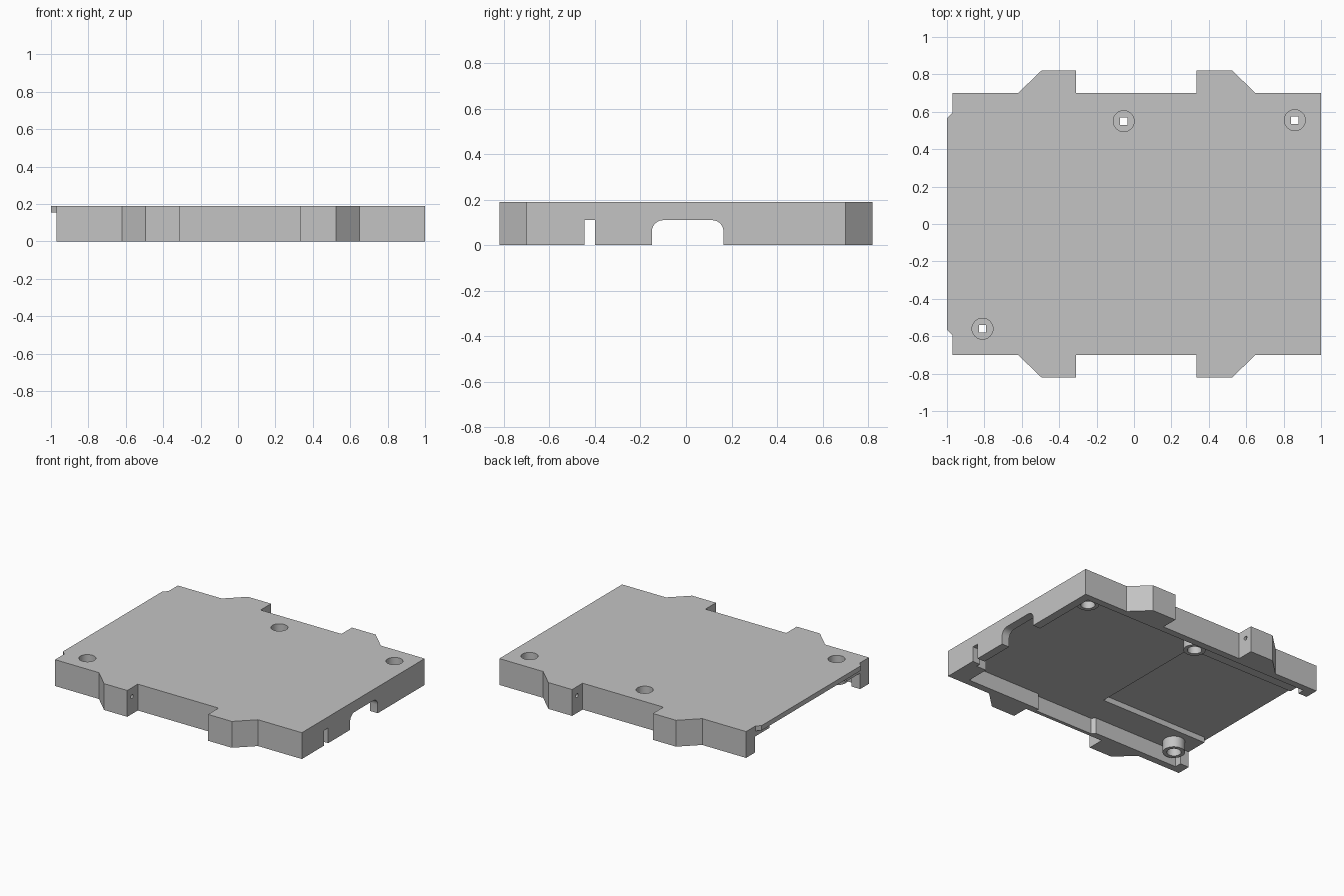
import bpy, bmesh, math
from mathutils import Matrix, Vector

cube = bpy.data.objects.get("Cube")
if cube:
    bpy.data.objects.remove(cube, do_unlink=True)

grey = bpy.data.materials.new("light_grey")
grey.use_nodes = True
grey.diffuse_color = (0.55, 0.55, 0.55, 1)
grey.node_tree.nodes["Principled BSDF"].inputs["Base Color"].default_value = (0.55, 0.55, 0.55, 1)


def prism(name, outline, low, high, axis="Z"):
    """Extrude a 2D outline along Z, or along X with the outline in (y, z)."""
    bm = bmesh.new()
    if axis == "Z":
        points = [(a, b, low) for a, b in outline]
        move = Vector((0, 0, high - low))
    else:
        points = [(low, a, b) for a, b in outline]
        move = Vector((high - low, 0, 0))
    face = bm.faces.new([bm.verts.new(p) for p in points])
    new = bmesh.ops.extrude_face_region(bm, geom=[face])["geom"]
    bmesh.ops.translate(bm, vec=move, verts=[v for v in new if isinstance(v, bmesh.types.BMVert)])
    bmesh.ops.recalc_face_normals(bm, faces=bm.faces)
    mesh = bpy.data.meshes.new(name)
    bm.to_mesh(mesh)
    bm.free()
    mesh.materials.append(grey)
    ob = bpy.data.objects.new(name, mesh)
    bpy.context.collection.objects.link(ob)
    return ob


def rect(a0, a1, b0, b1):
    return [(a0, b0), (a1, b0), (a1, b1), (a0, b1)]


def circle(a, b, r, n=32):
    return [(a + r * math.cos(2 * math.pi * i / n), b + r * math.sin(2 * math.pi * i / n))
            for i in range(n)]


def combine(target, tool, operation="DIFFERENCE"):
    """Apply a boolean and discard the tool."""
    tool.hide_render = True
    mod = target.modifiers.new("bool", "BOOLEAN")
    mod.object, mod.operation, mod.solver = tool, operation, "EXACT"
    bpy.context.view_layer.objects.active = target
    bpy.ops.object.modifier_apply(modifier=mod.name)
    bpy.data.objects.remove(tool, do_unlink=True)


FLOOR, LIP, TOP = 0.115, 0.155, 0.19

# Cover outline: back half, mirrored to the front
half = [(-1, 0.565), (-0.97, 0.595), (-0.97, 0.7), (-0.62, 0.7), (-0.495, 0.82), (-0.31, 0.82),
        (-0.31, 0.7), (0.335, 0.7), (0.335, 0.82), (0.525, 0.82), (0.65, 0.7), (1, 0.7)]
body = prism("cover", half + [(x, -y) for x, y in reversed(half)], 0, TOP)

# Hollow underside, open at one end, with thicker wall ends and a corner block
cavity = [(0.94, 0.65), (-0.9, 0.65), (-0.9, 0.6), (-1.1, 0.6), (-1.1, -0.6), (-0.9, -0.6),
          (-0.9, -0.65), (-0.22, -0.65), (-0.22, -0.63), (-0.25, -0.63), (-0.25, -0.65),
          (-0.2, -0.675), (0.27, -0.675), (0.27, -0.65), (0.86, -0.65), (0.86, -0.48), (0.94, -0.48)]
cavity = [p for p in cavity if p[0] != -0.25 and p != (-0.22, -0.63)]
combine(body, prism("cavity_cutter", cavity, -0.1, FLOOR))

# Deeper pocket and thin end lip
combine(body, prism("pocket_cutter", rect(-1.1, -0.11, -0.44, 0.435), -0.1, LIP))
combine(body, prism("lip_cutter", rect(-1.1, -0.97, -0.75, 0.75), -0.1, LIP))

# Rounded opening and slot in the closed end wall
r = 0.05
arch = [(-0.15, -0.1), (0.165, -0.1)]
for cy, start in ((0.165 - r, 0), (-0.15 + r, 90)):
    arch += [(cy + r * math.cos(math.radians(start + 15 * i)),
              0.11 - r + r * math.sin(math.radians(start + 15 * i))) for i in range(7)]
combine(body, prism("arch_cutter", arch, 0.9, 1.1, "X"))
combine(body, prism("slot_cutter", rect(-0.447, -0.4, -0.1, 0.11), 0.8, 1.1, "X"))

# Screw posts with bores above and below and a square hole through
posts = [(-0.055, 0.55), (0.86, 0.555), (-0.81, -0.56)]
for x, y in posts:
    combine(body, prism("post", circle(x, y, 0.073), 0.035, TOP - 0.02), "UNION")
    combine(body, prism("top_bore", circle(x, y, 0.056), 0.12, 0.3))
    combine(body, prism("bottom_bore", circle(x, y, 0.047), -0.1, 0.095))
    combine(body, prism("square_hole", rect(x - 0.02, x + 0.02, y - 0.02, y + 0.02), -0.1, 0.3))

# Small blind holes in the facing sides of the tabs
for y in (-0.765, 0.765):
    for x in (-0.31, 0.335):
        combine(body, prism("tab_hole", circle(y, 0.125, 0.014, 16), x - 0.05, x + 0.05, "X"))

bpy.ops.object.select_all(action="DESELECT")
body.select_set(True)
bpy.context.view_layer.objects.active = body
bpy.ops.object.shade_smooth_by_angle(angle=math.radians(30))
